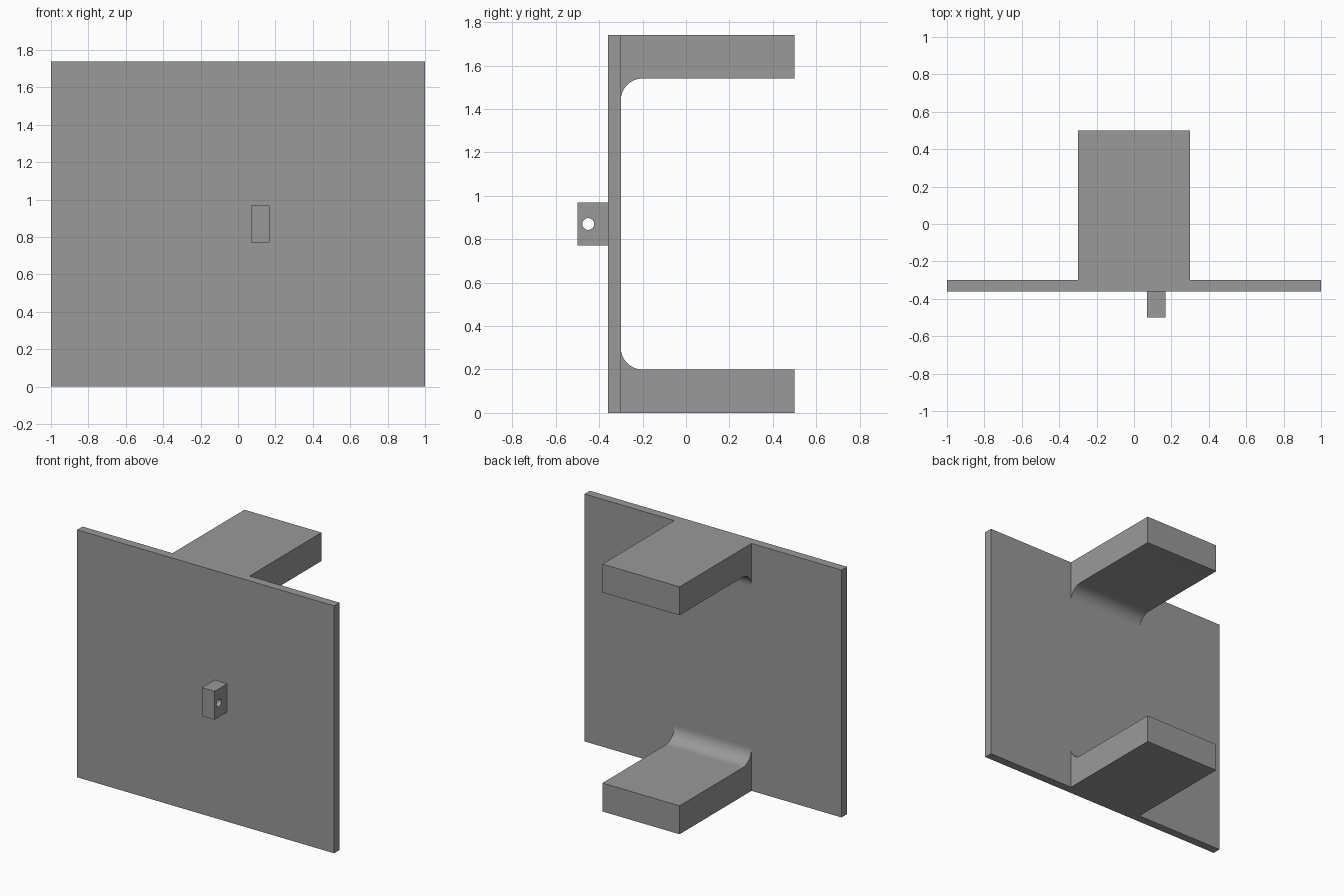
import bpy, bmesh, math

if "Cube" in bpy.data.objects:
    bpy.data.objects.remove(bpy.data.objects["Cube"])

grey = bpy.data.materials.new("mid_grey")
grey.diffuse_color = (0.32, 0.32, 0.32, 1)
grey.use_nodes = True
grey.node_tree.nodes["Principled BSDF"].inputs["Base Color"].default_value = grey.diffuse_color

HEIGHT = 1.74


def prism(name, profile, x0, x1):
    """Extrude a (y, z) profile along x from x0 to x1."""
    bm = bmesh.new()
    face = bm.faces.new([bm.verts.new((x0, y, z)) for y, z in profile])
    ext = bmesh.ops.extrude_face_region(bm, geom=[face])["geom"]
    moved = [v for v in ext if isinstance(v, bmesh.types.BMVert)]
    bmesh.ops.translate(bm, verts=moved, vec=(x1 - x0, 0, 0))
    bmesh.ops.recalc_face_normals(bm, faces=bm.faces)
    mesh = bpy.data.meshes.new(name)
    bm.to_mesh(mesh)
    bm.free()
    mesh.materials.append(grey)
    obj = bpy.data.objects.new(name, mesh)
    bpy.context.collection.objects.link(obj)
    return obj


def rect(y0, y1, z0, z1):
    return [(y0, z0), (y1, z0), (y1, z1), (y0, z1)]


def arc(cy, cz, r, start, end, n):
    angles = [math.radians(start + (end - start) * i / n) for i in range(n + 1)]
    return [(cy + r * math.cos(a), cz + r * math.sin(a)) for a in angles]


def smooth(obj):
    bpy.ops.object.select_all(action='DESELECT')
    obj.select_set(True)
    bpy.context.view_layer.objects.active = obj
    bpy.ops.object.shade_smooth_by_angle(angle=math.radians(30))


# Upright front panel
prism("panel", rect(-0.36, -0.30, 0, HEIGHT), -1, 1)

# Lower and upper arms, each with a rounded fillet against the panel
arm = [(-0.30, 0), (0.50, 0), (0.50, 0.20)] + arc(-0.20, 0.30, 0.10, 270, 180, 16)
smooth(prism("lower_arm", arm, -0.30, 0.30))
smooth(prism("upper_arm", [(y, HEIGHT - z) for y, z in arm], -0.30, 0.30))

# Small front lug with a round cross hole
lug = prism("lug", rect(-0.50, -0.36, 0.77, 0.97), 0.07, 0.168)
cutter = prism("lug_hole_cutter", arc(-0.45, 0.87, 0.027, 0, 348.75, 31), 0.0, 0.25)
cutter.hide_render = True
cut = lug.modifiers.new("hole", 'BOOLEAN')
cut.operation = 'DIFFERENCE'
cut.solver = 'EXACT'
cut.object = cutter
bpy.context.view_layer.objects.active = lug
bpy.ops.object.modifier_apply(modifier=cut.name)
bpy.data.objects.remove(cutter)
smooth(lug)
